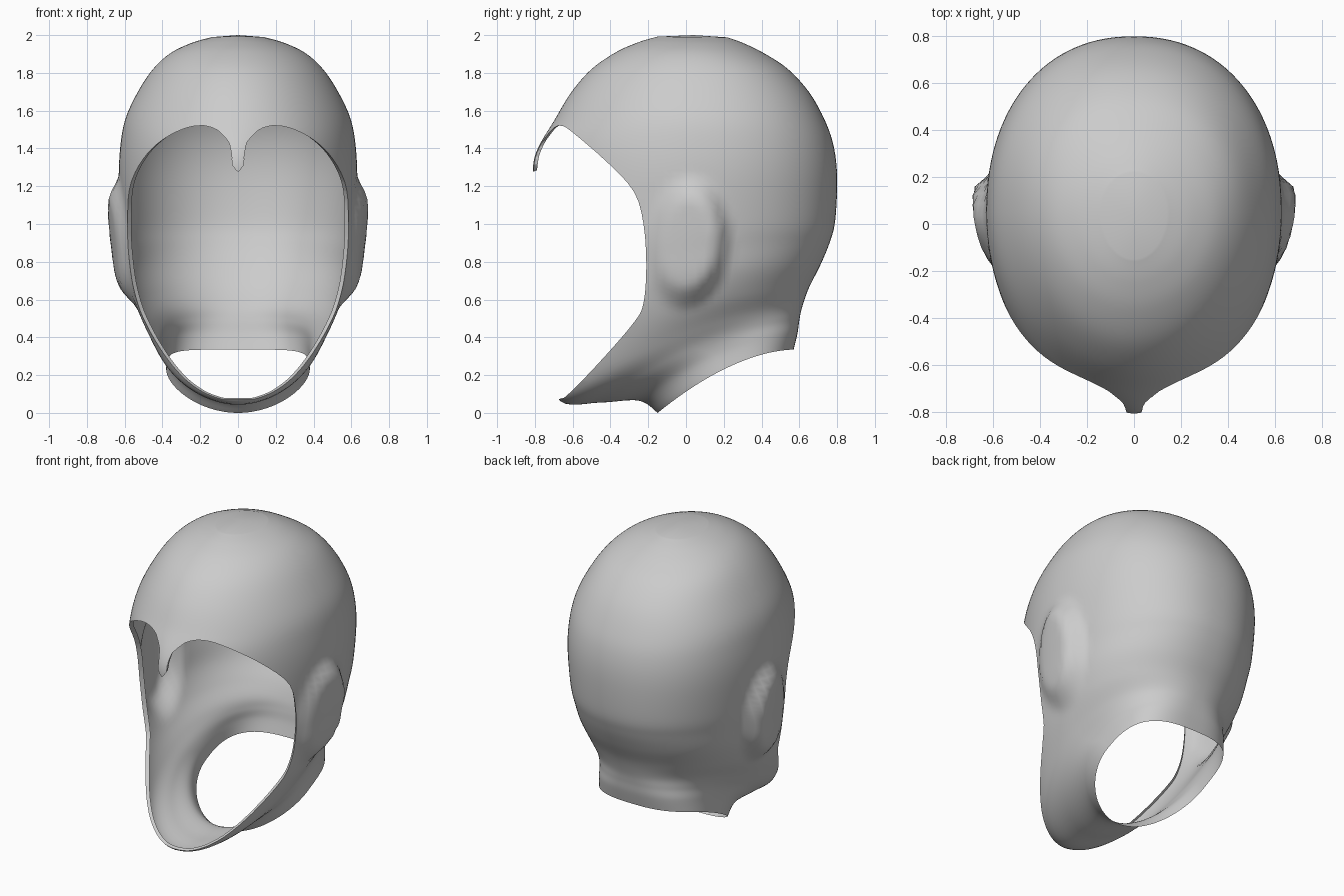
import bpy, bmesh, math

if "Cube" in bpy.data.objects:
    bpy.data.objects.remove(bpy.data.objects["Cube"])

# Rings, crown to neck: front y, front z, back y, back z, half width, y of widest point, back squareness
RINGS = [
    (-.15, 1.992, .22, 1.988, .14, .05, 2.0),
    (-.25, 1.963, .31, 1.955, .25, .05, 2.0),
    (-.37, 1.91, .42, 1.90, .36, .05, 2.1),
    (-.50, 1.82, .54, 1.82, .45, .05, 2.2),
    (-.605, 1.70, .65, 1.70, .53, .05, 2.2),
    (-.69, 1.56, .73, 1.56, .595, .05, 2.2),
    (-.76, 1.42, .78, 1.42, .622, .05, 2.2),
    (-.785, 1.25, .80, 1.25, .63, .04, 2.2),
    (-.80, 1.00, .79, 1.02, .615, .02, 2.2),
    (-.80, .78, .76, .90, .60, .0, 2.2),
    (-.78, .53, .71, .78, .58, .0, 2.2),
    (-.73, .28, .65, .66, .53, .0, 2.2),
    (-.665, .062, .615, .56, .455, .0, 2.3),
    (-.45, .055, .60, .49, .405, .05, 2.6),
    (-.25, .065, .59, .42, .382, .15, 2.8),
    (-.15, .0, .57, .335, .38, .2, 2.8),
]
# Face opening seen from the side (y, z): brow point, over the brow, down to the chin
FACE = [(-.810, 1.265), (-.798, 1.35), (-.769, 1.42), (-.735, 1.47), (-.70, 1.508), (-.66, 1.52),
        (-.60, 1.485), (-.41, 1.32), (-.275, 1.17), (-.225, 1.0), (-.21, .78), (-.225, .58),
        (-.275, .48), (-.42, .31), (-.58, .14), (-.655, .072)]
SEG = 120


def spline(pts, steps):
    """Catmull-Rom through tuples of any length."""
    out = []
    for i in range(len(pts) - 1):
        a, b, c, d = (pts[max(0, min(len(pts) - 1, i + k))] for k in (-1, 0, 1, 2))
        for n in range(steps):
            t = n / steps
            out.append(tuple(q + .5 * t * (r - p + t * (2 * p - 5 * q + 4 * r - s + t * (3 * (q - r) + s - p)))
                             for p, q, r, s in zip(a, b, c, d)))
    out.append(pts[-1])
    return out


def ear(y, z):
    """Outward bulge of the covered ear, highest at its rear edge."""
    u = (y - .01 - .06 * (z - .9)) / .23
    v = (z - .90) / .37
    r = math.hypot(u, v)
    if r >= 1:
        return 0
    k = min(1, (1 - r) / .4)
    return (.06 + .032 * u) * k * k * (3 - 2 * k)


def ring_point(ring, i):
    yf, zf, yb, zb, w, yw, eb = ring
    a = 2 * math.pi * i / SEG
    c, s = -math.cos(a), math.sin(a)
    if i % (SEG // 2) == 0:
        s = 0
    p = 1.95 if c < 0 else eb
    y = yw + math.copysign(abs(c) ** (2 / p), c) * ((yb - yw) if c > 0 else (yw - yf))
    x = math.copysign(w * abs(s) ** (2 / p), s) if s else 0
    t = max(0, min(1, (y - yf) / (yb - yf)))
    z = zf + (zb - zf) * (1 - (1 - t) ** 1.75)
    if abs(x) > .3:
        x += math.copysign(ear(y, z), x)
    if c < 0:  # pointed ridge above the nose
        y -= .03 * math.exp(-(x / .09) ** 2 - ((z - 1.32) / .12) ** 2)
    return x, y, z


def make_object(name, bm):
    bmesh.ops.recalc_face_normals(bm, faces=bm.faces[:])
    me = bpy.data.meshes.new(name)
    bm.to_mesh(me)
    bm.free()
    ob = bpy.data.objects.new(name, me)
    bpy.context.collection.objects.link(ob)
    return ob


# Closed head form
bm = bmesh.new()
loops = [[bm.verts.new(ring_point(r, i)) for i in range(SEG)] for r in spline(RINGS, 6)]
top = bm.verts.new((0, .04, 2.0))
for i in range(SEG):
    j = (i + 1) % SEG
    bm.faces.new((top, loops[0][i], loops[0][j]))
    for a, b in zip(loops, loops[1:]):
        bm.faces.new((a[i], b[i], b[j], a[j]))
bm.faces.new(loops[-1])
hood = make_object("hood", bm)

# Face opening cutter
bm = bmesh.new()
outline = spline(FACE, 3) + [(-1.1, .07), (-1.1, 1.2)]
face = bm.faces.new([bm.verts.new((-1.5, y, z)) for y, z in outline])
ext = bmesh.ops.extrude_face_region(bm, geom=[face])
bmesh.ops.translate(bm, vec=(3, 0, 0), verts=[g for g in ext["geom"] if isinstance(g, bmesh.types.BMVert)])
cutter = make_object("face_cutter", bm)
cutter.hide_render = True

mod = hood.modifiers.new("face_opening", 'BOOLEAN')
mod.operation = 'DIFFERENCE'
mod.solver = 'EXACT'
mod.object = cutter
bpy.context.view_layer.objects.active = hood
hood.select_set(True)
bpy.ops.object.modifier_apply(modifier=mod.name)
bpy.data.objects.remove(cutter)

# Hollow out: every cut face and the neck cap spans the centre line
bm = bmesh.new()
bm.from_mesh(hood.data)
caps = [f for f in bm.faces
        if min(v.co.x for v in f.verts) < -1e-4 and max(v.co.x for v in f.verts) > 1e-4]
bmesh.ops.delete(bm, geom=caps, context='FACES')
bmesh.ops.delete(bm, geom=[e for e in bm.edges if not e.link_faces], context='EDGES')

# Turned-in lip round the face opening
neck = {tuple(round(c, 3) for c in ring_point(RINGS[-1], i)) for i in range(SEG)}
rim = [e for e in bm.edges if e.is_boundary
       and not all(tuple(round(c, 3) for c in v.co) in neck for v in e.verts)]
ext = bmesh.ops.extrude_edge_only(bm, edges=rim)
for v in ext["geom"]:
    if isinstance(v, bmesh.types.BMVert):
        v.co.x *= .965
        v.co.y += .02
        v.co.z += .008
bm.to_mesh(hood.data)
bm.free()

bpy.ops.object.shade_smooth_by_angle(angle=math.radians(60))
